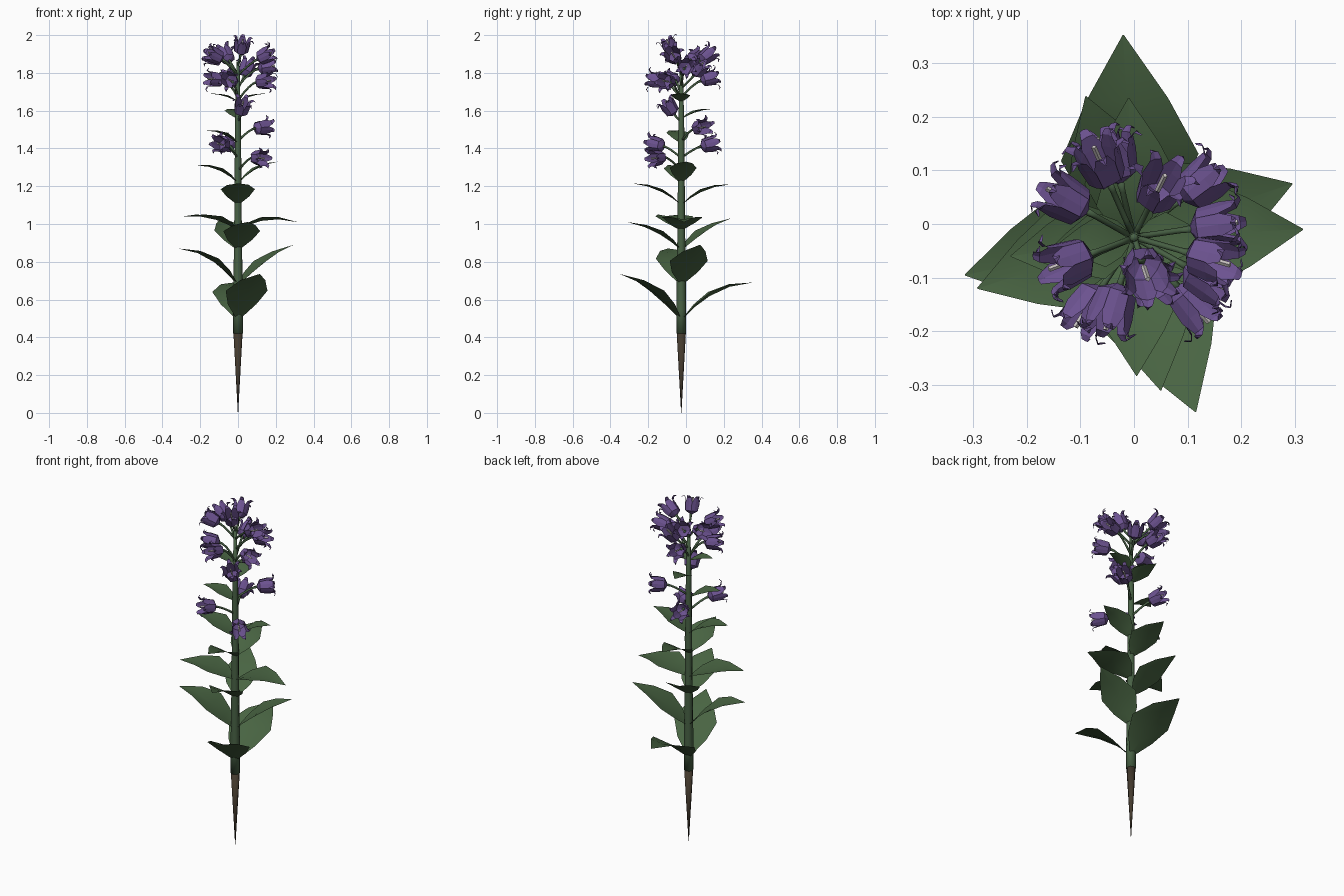
import bpy, bmesh, math, random
from mathutils import Vector, Matrix

random.seed(4)
cube = bpy.data.objects.get("Cube")
if cube:
    bpy.data.objects.remove(cube)

STEM_Y = -0.025


def material(name, rgb):
    m = bpy.data.materials.new(name)
    m.use_nodes = True
    color = (*rgb, 1)
    m.diffuse_color = color
    m.node_tree.nodes["Principled BSDF"].inputs["Base Color"].default_value = color
    return m


PETAL = material("violet_petal", (0.15, 0.085, 0.28))
LEAF = material("leaf_green", (0.066, 0.128, 0.055))
STEM = material("stem_green", (0.066, 0.122, 0.06))
ROOT = material("root_brown", (0.058, 0.043, 0.027))
STAMEN = material("pale_stamen", (0.62, 0.58, 0.58))


def finish(name, bm, *mats, smooth=False):
    for f in bm.faces:
        f.smooth = smooth
    mesh = bpy.data.meshes.new(name)
    bm.to_mesh(mesh)
    bm.free()
    for m in mats:
        mesh.materials.append(m)
    obj = bpy.data.objects.new(name, mesh)
    bpy.context.collection.objects.link(obj)


def bezier(a, b, c, t):
    return a * (1 - t) ** 2 + b * (2 * t * (1 - t)) + c * t * t


def tube(bm, points, radii, sides, mat=0):
    """Sweep a polygon along a path and cap both ends."""
    rings = []
    for i, p in enumerate(points):
        along = points[min(i + 1, len(points) - 1)] - points[max(i - 1, 0)]
        turn = along.to_track_quat('Z', 'Y')
        angles = [math.tau * k / sides for k in range(sides)]
        rings.append([bm.verts.new(p + turn @ Vector((math.cos(a), math.sin(a), 0)) * radii[i])
                      for a in angles])
    faces = [bm.faces.new((r[k], r[(k + 1) % sides], s[(k + 1) % sides], s[k]))
             for r, s in zip(rings, rings[1:]) for k in range(sides)]
    faces += [bm.faces.new(rings[0][::-1]), bm.faces.new(rings[-1])]
    for f in faces:
        f.material_index = mat


def upright(name, profile, mat):
    bm = bmesh.new()
    tube(bm, [Vector((0, STEM_Y, z)) for z, r in profile], [r for z, r in profile], 8)
    finish(name, bm, mat, smooth=True)


# Root and main stem
upright("root", [(0, 0.001), (0.2, 0.012), (0.42, 0.024)], ROOT)
upright("stem", [(0.42, 0.026), (0.55, 0.026), (1.0, 0.02), (1.5, 0.016), (1.86, 0.008)], STEM)


# Leaves: folded, pointed blades arching away from the stem
def leaf(name, base_z, tip, arch):
    base = Vector((0, STEM_Y, base_z))
    tip = Vector(tip)
    bend = base.lerp(tip, 0.45)
    bend.z = base_z + arch
    flat = Vector((tip.x, tip.y - STEM_Y, 0))
    length = flat.length
    side = Vector((-flat.y, flat.x, 0)).normalized()
    bm = bmesh.new()
    rows = []
    for t, w in [(0.02, 0.1), (0.2, 0.68), (0.42, 1), (0.7, 0.6), (1, 0.01)]:
        mid = bezier(base, bend, tip, t)
        half = side * (w * length * 0.34)
        lift = Vector((0, 0, w * length * 0.06))
        rows.append([bm.verts.new(p) for p in (mid - half + lift, mid, mid + half + lift)])
    for r, s in zip(rows, rows[1:]):
        for k in range(2):
            bm.faces.new((r[k], s[k], s[k + 1], r[k + 1]))
    finish(name, bm, LEAF, smooth=True)


LEAVES = [
    (0.49, (0.115, -0.35, 0.735), 0.19), (0.49, (-0.02, 0.352, 0.69), 0.19),
    (0.675, (-0.315, -0.095, 0.87), 0.18), (0.675, (0.295, 0.075, 0.89), 0.15),
    (0.86, (0.05, -0.31, 1.01), 0.12), (0.86, (-0.09, 0.238, 1.03), 0.12),
    (0.965, (-0.292, -0.12, 1.04), 0.09), (0.965, (0.315, -0.01, 1.01), 0.09),
    (1.1, (0.005, -0.283, 1.215), 0.1), (1.1, (-0.01, 0.235, 1.21), 0.1),
    (1.215, (-0.23, -0.06, 1.31), 0.1), (1.215, (0.21, 0.0, 1.33), 0.1),
    (1.425, (-0.177, -0.07, 1.495), 0.07), (1.555, (-0.03, 0.148, 1.61), 0.05),
    (1.645, (-0.145, -0.04, 1.69), 0.04), (1.645, (0.145, -0.03, 1.69), 0.04),
]
for i, (base_z, tip, arch) in enumerate(LEAVES):
    leaf(f"leaf_{i + 1}", base_z, tip, arch)


# Flowers: (distance along, radius, half width) of one petal, curling back at its tip
PETAL_ROWS = [(0, 0.008, 0.005), (0.016, 0.034, 0.019), (0.058, 0.039, 0.023),
              (0.086, 0.044, 0.013), (0.095, 0.056, 0.008), (0.086, 0.066, 0.002)]


def bell_flower(name, center, pitch, stalk_drop):
    center = Vector(center)
    out = Vector((center.x, center.y - STEM_Y, 0)).normalized()
    aim = out * math.cos(pitch) + Vector((0, 0, math.sin(pitch)))
    base = center - aim * 0.045
    frame = Matrix.Translation(base) @ aim.to_track_quat('Z', 'Y').to_matrix().to_4x4()
    bm = bmesh.new()
    spin = random.random()
    for k in range(6):
        turn = frame @ Matrix.Rotation(spin + math.tau * k / 6, 4, 'Z')
        inset = 0.003 * (k % 2)
        curl = random.uniform(-0.006, 0.008)
        rows = []
        for i, (along, radius, half) in enumerate(PETAL_ROWS):
            r = radius - inset + (curl if i > 3 else 0)
            rows.append([bm.verts.new(turn @ Vector(p)) for p in
                         ((r * 0.94, -half, along), (r, 0, along), (r * 0.94, half, along))])
        for r, s in zip(rows, rows[1:]):
            for j in range(2):
                bm.faces.new((r[j], r[j + 1], s[j + 1], s[j]))
    # Pale stamen in the middle of the bell
    tube(bm, [base + aim * 0.03, base + aim * 0.09], [0.005, 0.005], 4, 1)
    finish(name, bm, PETAL, STAMEN)
    # Curved stalk back to the stem
    root = Vector((0, STEM_Y, min(center.z - stalk_drop, 1.84)))
    bend = base - aim * 0.035
    bm = bmesh.new()
    path = [bezier(root, bend, base + aim * 0.004, t / 4) for t in range(5)]
    tube(bm, path, [0.007, 0.006, 0.006, 0.006, 0.008], 5)
    finish(name + "_stalk", bm, STEM, smooth=True)


FLOWERS = [
    ((0.02, -0.085, 1.938), 65), ((-0.12, -0.07, 1.89), 25), ((0.14, -0.065, 1.89), 25),
    ((-0.06, 0.11, 1.89), 35), ((0.15, -0.003, 1.83), 10), ((0.045, 0.065, 1.82), 50),
    ((-0.125, 0.045, 1.88), 15), ((-0.035, 0.12, 1.77), 15), ((-0.04, -0.155, 1.76), 10),
    ((-0.12, -0.075, 1.765), 5), ((0.135, -0.1, 1.755), 5), ((0.02, -0.085, 1.615), 55),
    ((0.125, 0.075, 1.51), 5), ((-0.085, -0.155, 1.42), 10), ((-0.055, 0.12, 1.42), 12),
    ((0.11, -0.15, 1.35), -5),
]
for i, (center, degrees) in enumerate(FLOWERS):
    bell_flower(f"flower_{i + 1}", center, math.radians(degrees), 0.07 if center[2] < 1.7 else 0.1)
